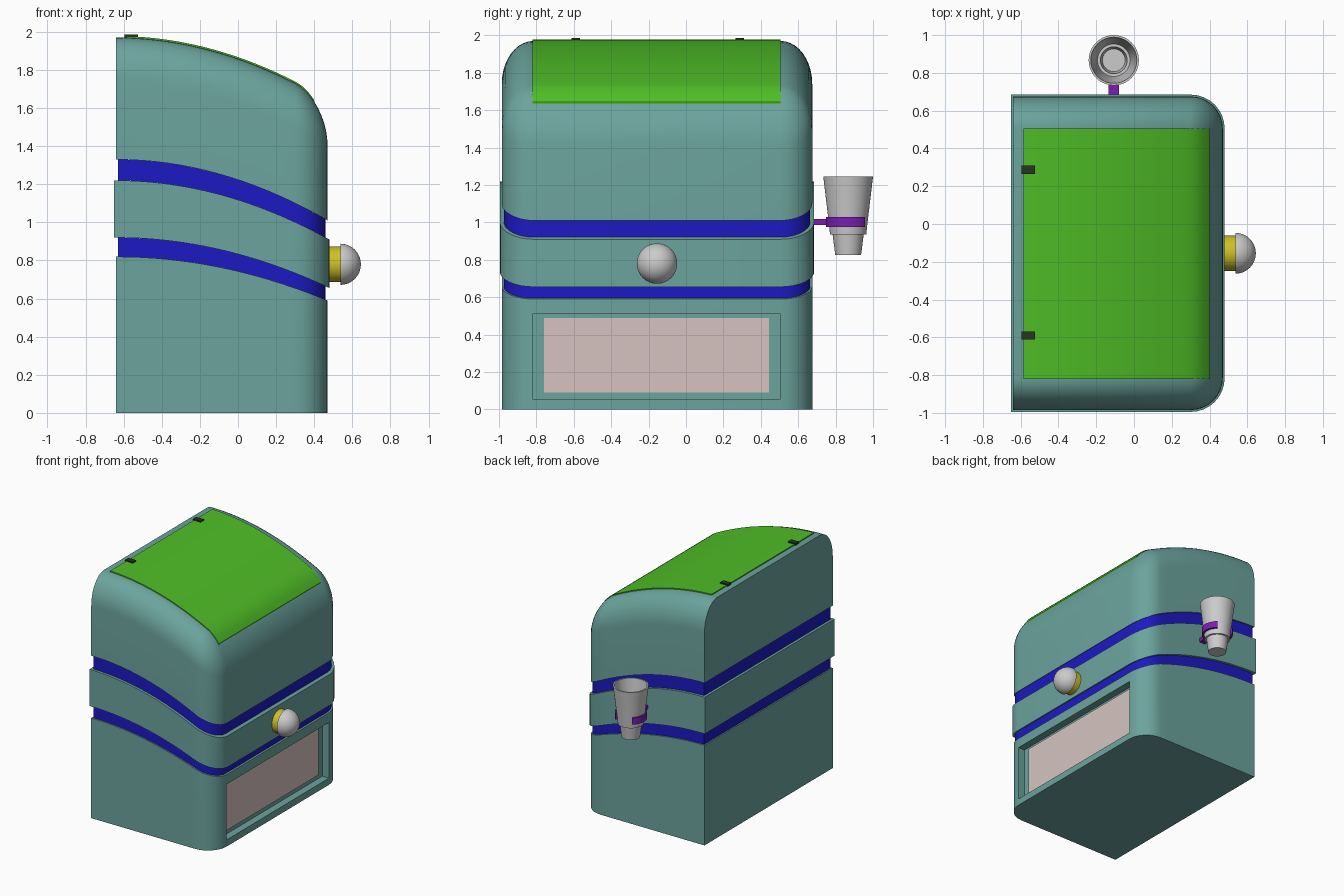
import bpy, bmesh, math
from mathutils import Matrix, Vector

if "Cube" in bpy.data.objects:
    bpy.data.objects.remove(bpy.data.objects["Cube"])

CY, HW, XF, XB, RC = -0.155, 0.83, 0.47, -0.64, 0.17   # body plan
RI, RV = 0.168, 0.23                                   # top rounding: inset and height


def material(name, col):
    m = bpy.data.materials.new(name)
    m.diffuse_color = (*col, 1)
    m.use_nodes = True
    m.node_tree.nodes["Principled BSDF"].inputs["Base Color"].default_value = m.diffuse_color
    return m


TEAL = material("teal", (0.15, 0.37, 0.34))
GREEN = material("green", (0.08, 0.52, 0.02))
BLUE = material("blue", (0.012, 0.01, 0.55))
PINK = material("pink", (0.67, 0.55, 0.53))
YELLOW = material("yellow", (0.62, 0.52, 0.02))
PURPLE = material("purple", (0.2, 0.012, 0.45))
DARK = material("dark", (0.02, 0.035, 0.015))


def finish(name, bm, mat=None, smooth=30):
    bmesh.ops.recalc_face_normals(bm, faces=bm.faces)
    me = bpy.data.meshes.new(name)
    bm.to_mesh(me)
    bm.free()
    ob = bpy.data.objects.new(name, me)
    bpy.context.collection.objects.link(ob)
    if mat:
        me.materials.append(mat)
    if smooth:
        bpy.ops.object.select_all(action='DESELECT')
        ob.select_set(True)
        bpy.context.view_layer.objects.active = ob
        bpy.ops.object.shade_smooth_by_angle(angle=math.radians(smooth))
    return ob


def box(name, lo, hi, mat=None):
    bm = bmesh.new()
    lo, hi = Vector(lo), Vector(hi)
    bmesh.ops.create_cube(bm, size=1, matrix=Matrix.Translation((lo + hi) / 2)
                          @ Matrix.Diagonal((*(hi - lo), 1)))
    return finish(name, bm, mat, 0)


def curve(z0, drop):
    """Height falling in a parabola from the back to the front."""
    return lambda x: z0 - drop * ((x - XB) / (XF - XB)) ** 2


def half_plan(d, back):
    """(x, half width) stations: straight side, then rounded front corner."""
    r = max(RC - d, 0.002)
    xc, wc = XF - d - r, HW - d - r
    pts = [(back + (xc - back) * i / 14, HW - d) for i in range(14)]
    return pts + [(xc + r * math.sin(a), wc + r * math.cos(a))
                  for a in (math.pi / 2 * i / 8 for i in range(9))]


def shell(name, levels, mat):
    """Closed block through levels of (inset, back x, height function)."""
    bm = bmesh.new()
    rows = []
    for d, back, zf in levels:
        pts = half_plan(d, back)
        rows.append([[bm.verts.new((x, CY + s * w, zf(x))) for x, w in pts] for s in (-1, 1)])
    n = len(rows[0][0])
    for a, b in zip(rows, rows[1:]):
        for s in (0, 1):
            for i in range(n - 1):
                bm.faces.new((a[s][i], a[s][i + 1], b[s][i + 1], b[s][i]))
        for i in (0, n - 1):
            bm.faces.new((a[0][i], a[1][i], b[1][i], b[0][i]))
    for l, r in (rows[0], rows[-1]):
        for i in range(n - 1):
            bm.faces.new((l[i], l[i + 1], r[i + 1], r[i]))
    return finish(name, bm, mat)


def slab(name, low, high, d, mat):
    return shell(name, [(d, XB + d, low), (d, XB + d, high)], mat)


def revolve(name, profile, matrix, mat=None, n=48):
    """Turn an (r, z) profile that starts and ends on the axis."""
    bm = bmesh.new()
    vs = [bm.verts.new((r, 0, z)) for r, z in profile]
    es = [bm.edges.new(p) for p in zip(vs, vs[1:])]
    bmesh.ops.spin(bm, geom=vs + es, cent=(0, 0, 0), axis=(0, 0, 1),
                   angle=math.tau, steps=n, use_merge=False)
    bmesh.ops.remove_doubles(bm, verts=bm.verts, dist=1e-5)
    bm.transform(matrix)
    return finish(name, bm, mat)


def sweep(name, sections, mat):
    """Solid through a row of four-cornered sections."""
    bm = bmesh.new()
    rows = [[bm.verts.new(p) for p in s] for s in sections]
    for a, b in zip(rows, rows[1:]):
        for i in range(4):
            j = (i + 1) % 4
            bm.faces.new((a[i], a[j], b[j], b[i]))
    bm.faces.new(rows[0])
    bm.faces.new(rows[-1])
    return finish(name, bm, mat)


# Body edges, from the bottom up
e1, e2 = curve(0.82, 0.23), curve(0.92, 0.26)
e3, e4 = curve(1.22, 0.305), curve(1.33, 0.32)
top = curve(1.97, 0.333)

# Lower body with a front recess
lower = slab("lower_body", lambda x: 0.0, e1, 0, TEAL)
cutter = box("recess_cutter", (0.41, -0.82, 0.055), (0.6, 0.505, 0.51))
cutter.hide_render = True
mod = lower.modifiers.new("recess", 'BOOLEAN')
mod.operation, mod.solver, mod.object = 'DIFFERENCE', 'EXACT', cutter
bpy.context.view_layer.objects.active = lower
bpy.ops.object.modifier_apply(modifier="recess")
bpy.data.objects.remove(cutter)
box("recess_panel", (0.40, -0.76, 0.09), (0.418, 0.445, 0.49), PINK)

# Blue grooves and middle band
slab("lower_stripe", e1, e2, 0.011, BLUE)
slab("middle_band", e2, e3, -0.01, TEAL)
slab("upper_stripe", e3, e4, 0.011, BLUE)

# Domed upper body
levels = [(0, XB, e4)]
for k in range(11):
    t = math.pi / 2 * k / 10
    levels.append((RI * (1 - math.cos(t)), XB,
                   lambda x, h=RV * (1 - math.sin(t)): top(x) - h))
shell("upper_body", levels, TEAL)


# Lid following the dome
def surface(x):
    u = max(0.0, 1 - (XF - x) / RI)
    return top(x) - RV * (1 - math.sqrt(1 - u * u))


sections = []
for i in range(33):
    x = -0.585 + 0.985 * i / 32
    z = surface(x) + 0.008
    sections.append([(x, -0.82, z - 0.02), (x, 0.505, z - 0.02), (x, 0.505, z), (x, -0.82, z)])
sweep("lid", sections, GREEN)

# Lid hinges
for i, y in enumerate((-0.59, 0.287)):
    box(f"hinge_{i + 1}", (-0.595, y - 0.022, 1.955), (-0.525, y + 0.022, 1.985), DARK)

# Front knob
out = Matrix.Translation((0, CY, 0.78)) @ Matrix.Rotation(math.pi / 2, 4, 'Y')
revolve("knob_base", [(0, 0.45), (0.093, 0.45), (0.093, 0.545), (0, 0.545)], out, YELLOW)
dome = [(0.108 * math.cos(a), 0.537 + 0.108 * math.sin(a))
        for a in (math.pi / 2 * i / 12 for i in range(12))]
revolve("knob", [(0, 0.537)] + dome + [(0, 0.645)], out)

# Side cup with stepped wall
CX, CUPY = -0.107, 0.867
revolve("cup", [(0, 0.825), (0.069, 0.825), (0.083, 0.935), (0.097, 0.935), (0.102, 0.985),
                (0.133, 1.245), (0.122, 1.245), (0.09, 0.985), (0.086, 0.947),
                (0.071, 0.947), (0.06, 0.838), (0, 0.838)],
        Matrix.Translation((CX, CUPY, 0)))

# Cup holder: open clip and arm
clip = []
for i in range(33):
    a = math.radians(130 + 280 * i / 32)
    clip.append([(CX + r * math.cos(a), CUPY + r * math.sin(a), z)
                 for r, z in ((0.1, 0.975), (0.119, 0.975), (0.119, 1.03), (0.1, 1.03))])
sweep("cup_clip", clip, PURPLE)
box("cup_arm", (CX - 0.027, 0.66, 0.985), (CX + 0.027, 0.76, 1.017), PURPLE)
